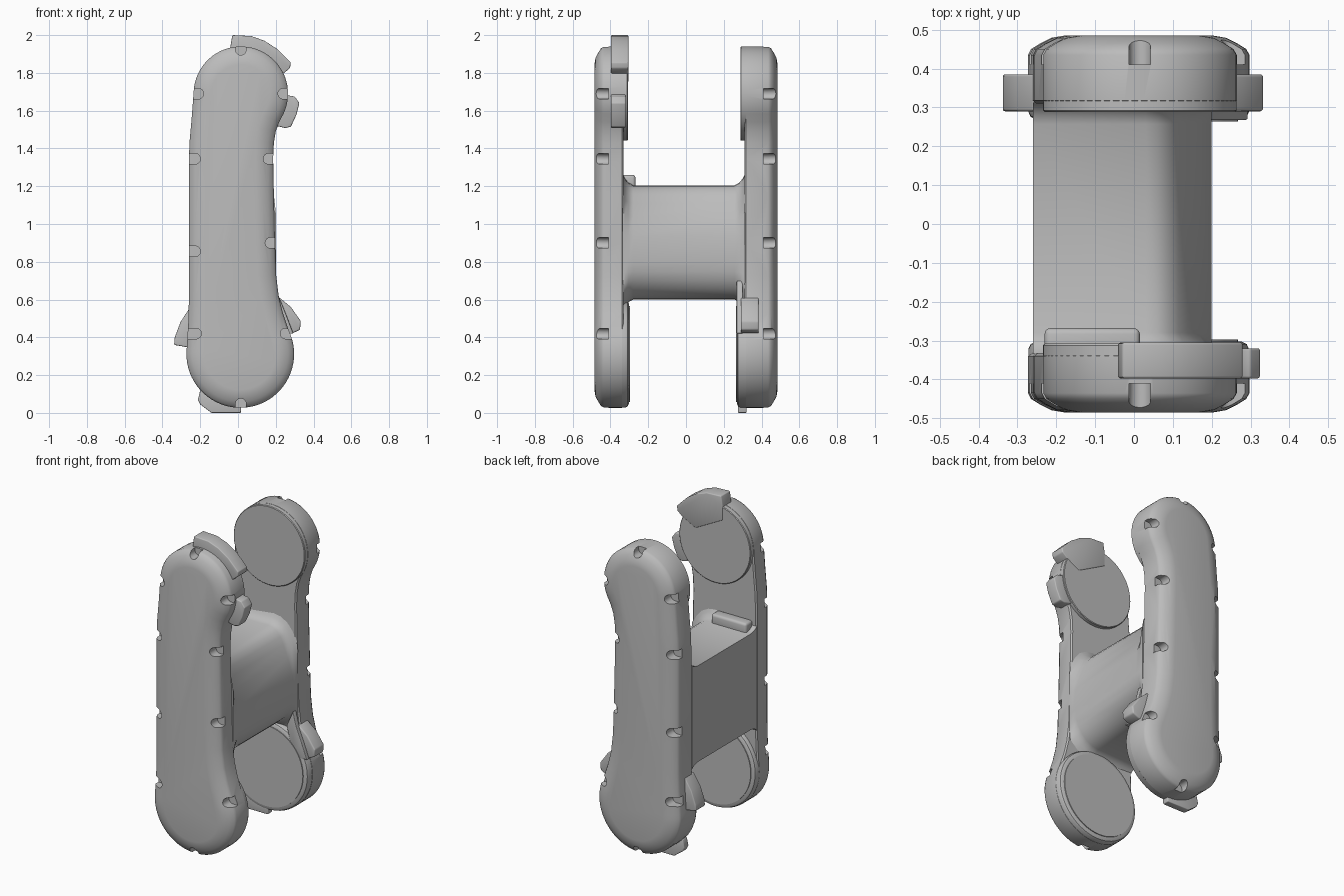
import bpy, bmesh
from math import sin, cos, radians
from mathutils import Vector

cube = bpy.data.objects.get("Cube")
if cube:
    bpy.data.objects.remove(cube, do_unlink=True)

grey = bpy.data.materials.new("plain_grey")
grey.use_nodes = True
grey.diffuse_color = (0.5, 0.5, 0.5, 1)
grey.node_tree.nodes["Principled BSDF"].inputs["Base Color"].default_value = (0.5, 0.5, 0.5, 1)


def arc(cx, cz, r, a0, a1, n):
    angles = [radians(a0 + (a1 - a0) * i / n) for i in range(n + 1)]
    return [(cx + r * cos(a), cz + r * sin(a)) for a in angles]


def circle(c, r, n=64):
    return arc(c[0], c[1], r, 0, 360, n)[:-1]


def inset(pts, d):
    """Move a counter-clockwise outline inwards by d."""
    out = []
    for i, p in enumerate(pts):
        a, b = Vector(pts[i - 1]), Vector(pts[(i + 1) % len(pts)])
        t = (b - a).normalized()
        out.append((p[0] - t.y * d, p[1] + t.x * d))
    return out


def loft(bm, sections):
    """Skin matching outlines (y, [(x, z)]) and cap both ends."""
    rings = [[bm.verts.new((x, y, z)) for x, z in pts] for y, pts in sections]
    n = len(rings[0])
    for a, b in zip(rings, rings[1:]):
        for i in range(n):
            j = (i + 1) % n
            bm.faces.new((a[i], a[j], b[j], b[i]))
    bm.faces.new(rings[0])
    bm.faces.new(rings[-1])


def finish(name, bm, bevel=0, cutter=None):
    bmesh.ops.recalc_face_normals(bm, faces=bm.faces)
    mesh = bpy.data.meshes.new(name)
    bm.to_mesh(mesh)
    bm.free()
    mesh.materials.append(grey)
    ob = bpy.data.objects.new(name, mesh)
    bpy.context.collection.objects.link(ob)
    for o in bpy.context.selected_objects:
        o.select_set(False)
    ob.select_set(True)
    bpy.context.view_layer.objects.active = ob
    if cutter:
        m = ob.modifiers.new("notches", "BOOLEAN")
        m.operation, m.solver, m.object = "DIFFERENCE", "EXACT", cutter
        bpy.ops.object.modifier_apply(modifier=m.name)
    if bevel:
        m = ob.modifiers.new("soft_edges", "BEVEL")
        m.width, m.segments, m.limit_method = bevel, 3, "ANGLE"
        m.angle_limit = radians(40)
        bpy.ops.object.modifier_apply(modifier=m.name)
    bpy.ops.object.shade_smooth_by_angle(angle=radians(38))
    return ob


def solid(name, sections, bevel=0, cutter=None):
    bm = bmesh.new()
    loft(bm, sections)
    return finish(name, bm, bevel, cutter)


def prism(name, pts, y0, y1, bevel=0):
    return solid(name, [(y0, pts), (y1, pts)], bevel)


# Side arm outline: round head, straight back, larger round foot, waisted front
HEAD, HEAD_R = (0.015, 1.69), 0.25
FOOT, FOOT_R = (0.012, 0.312), 0.285
outline = arc(*HEAD, HEAD_R, -25, 178, 36)
outline += [(-0.246, 1.55), (-0.256, 1.44), (-0.26, 1.34), (-0.26, 0.95), (-0.26, 0.6), (-0.263, 0.48)]
outline += arc(*FOOT, FOOT_R, 174, 386, 40)
outline += [(0.237, 0.53), (0.215, 0.62), (0.202, 0.73), (0.196, 0.9), (0.19, 1.15),
            (0.186, 1.35), (0.19, 1.43), (0.2, 1.49), (0.218, 1.54)]

# Rim notches: centre and outward direction in degrees
NOTCHES = [(0.015, 1.922, 90), (-0.21, 1.69, 180), (0.24, 1.69, 0),
           (-0.227, 1.345, 180), (0.162, 1.345, 0), (-0.227, 0.855, 180),
           (0.172, 0.9, 0), (-0.222, 0.42, 180), (0.252, 0.42, 0), (0.015, 0.048, 270)]


def notch_shape(x, z, a):
    d = Vector((cos(radians(a)), sin(radians(a)))) * 0.1
    u = arc(x, z, 0.028, a + 90, a + 270, 12)
    return u + [(u[-1][0] + d.x, u[-1][1] + d.y), (u[0][0] + d.x, u[0][1] + d.y)]


# Side, direction, inner faces of waist, head and foot
for side, s, waist, head, foot in (("front", -1, 0.332, 0.308, 0.297),
                                   ("back", 1, 0.31, 0.288, 0.264)):
    bm = bmesh.new()
    for n in NOTCHES:
        pts = notch_shape(*n)
        loft(bm, [(s * 0.41, pts), (s * 0.6, pts)])
    cutter = finish(side + "_notch_cutter", bm)
    cutter.hide_render = True
    profile = [(waist, 0.008), (waist + 0.008, 0), (0.435, 0), (0.45, 0.008),
               (0.465, 0.032), (0.479, 0.06), (0.485, 0.095)]
    solid(side + "_arm", [(s * y, inset(outline, d)) for y, d in profile], 0, cutter)
    bpy.data.objects.remove(cutter, do_unlink=True)

    # Round pads on the inner sides of the head and foot
    r = HEAD_R - 0.001
    solid(side + "_head_pad", [(s * 0.4, circle(HEAD, r)), (s * (head + 0.004), circle(HEAD, r)),
                               (s * head, circle(HEAD, r - 0.004))])
    r = FOOT_R - 0.001
    solid(side + "_foot_pad", [(s * 0.4, circle(FOOT, r)), (s * (foot + 0.025), circle(FOOT, r)),
                               (s * (foot + 0.012), circle(FOOT, r - 0.006)),
                               (s * (foot + 0.005), circle(FOOT, r - 0.02))])
    prism(side + "_foot_disc", circle(FOOT, 0.255), s * foot, s * (foot + 0.02))

# Bridge between the arms, flared where it meets them
section = [(-0.26, 0.6), (0.03, 0.6)]
section += [(0.03 + 0.17 * sin(radians(a)), 0.8 - 0.2 * cos(radians(a))) for a in range(15, 91, 15)]
section += [(0.2, 0.935), (0.165, 1.04), (0.137, 1.11), (0.115, 1.155), (0.09, 1.185),
            (0.06, 1.201), (0.03, 1.205), (-0.26, 1.205)]


def flared(d):
    grown = inset(section, -d)
    return [(max(-0.26, min(0.2, x)), z) for x, z in grown]


flare = [(0, 0.06), (0.012, 0.035), (0.03, 0.014), (0.055, 0)]
solid("bridge", [(-0.335 + t, flared(d)) for t, d in flare]
      + [(0.312 - t, flared(d)) for t, d in reversed(flare)])

# Raised rib on top of the bridge
prism("bridge_rib", [(-0.23, 1.18), (0.015, 1.18), (0.015, 1.26), (-0.23, 1.26)], -0.34, -0.268, 0.015)

# Lugs around the front head
prism("head_top_lug", [(-0.04, 1.85), (-0.04, 1.94), (-0.03, 2.0), (0.07, 1.995), (0.14, 1.97),
                       (0.21, 1.925), (0.28, 1.855), (0.275, 1.825), (0.245, 1.8), (0.15, 1.75)],
      -0.397, -0.305, 0.006)
prism("head_side_lug", [(0.18, 1.7), (0.25, 1.7), (0.27, 1.68), (0.3, 1.675), (0.325, 1.64),
                        (0.31, 1.58), (0.28, 1.515), (0.25, 1.508), (0.2, 1.52), (0.16, 1.58)],
      -0.397, -0.32, 0.006)

# Lugs around the back foot
prism("foot_front_lug", [(0.15, 0.6), (0.22, 0.61), (0.28, 0.56), (0.333, 0.485), (0.328, 0.44),
                         (0.29, 0.422), (0.2, 0.42)], 0.29, 0.385, 0.008)
prism("foot_front_flange", [(0.15, 0.6), (0.195, 0.7), (0.215, 0.62), (0.255, 0.52),
                            (0.293, 0.42), (0.2, 0.42)], 0.268, 0.3, 0.004)
prism("foot_rear_lug", [(-0.2, 0.55), (-0.26, 0.55), (-0.305, 0.48), (-0.335, 0.4), (-0.338, 0.36),
                        (-0.27, 0.348), (-0.2, 0.35)], 0.29, 0.385, 0.006)
prism("foot_bottom_lug", [(-0.2, 0.12), (-0.212, 0.07), (-0.2, 0.045), (-0.14, 0),
                          (0.015, 0), (0.02, 0.08)], 0.275, 0.32, 0.005)
